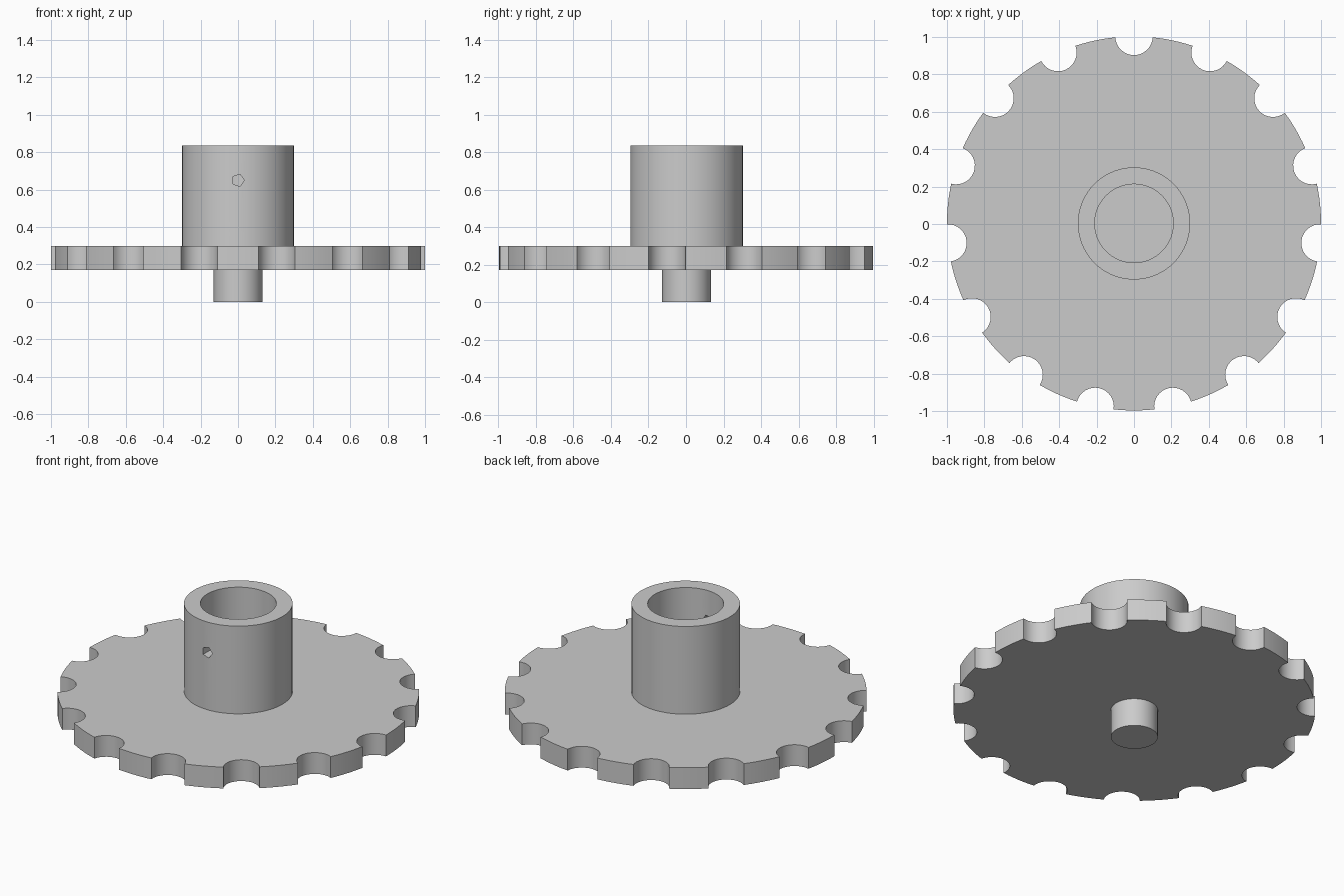
import bpy, bmesh, math
from mathutils import Matrix, Vector

if "Cube" in bpy.data.objects:
    bpy.data.objects.remove(bpy.data.objects["Cube"], do_unlink=True)

TEETH = 15
DISC_R, NOTCH_R = 1.0, 0.1
DISC_BOTTOM, DISC_TOP = 0.17, 0.3
HUB_TOP = 0.835
CENTRE_Y = 0.003

grey = bpy.data.materials.new("plain grey")
grey.use_nodes = True
colour = (0.6, 0.6, 0.6, 1)
grey.diffuse_color = colour
grey.node_tree.nodes["Principled BSDF"].inputs["Base Color"].default_value = colour


def polar(radius, angle):
    return Vector((radius * math.cos(angle), radius * math.sin(angle), 0))


def circle(radius, sides):
    return [polar(radius, math.tau * i / sides) for i in range(sides)]


def finish(bm, name):
    bmesh.ops.recalc_face_normals(bm, faces=bm.faces)
    mesh = bpy.data.meshes.new(name)
    bm.to_mesh(mesh)
    bm.free()
    mesh.materials.append(grey)
    obj = bpy.data.objects.new(name, mesh)
    obj.location.y = CENTRE_Y
    bpy.context.collection.objects.link(obj)
    return obj


def prism(name, outline, z0, z1):
    """Closed solid from an outline raised between two heights."""
    bm = bmesh.new()
    face = bm.faces.new([bm.verts.new((p.x, p.y, z0)) for p in outline])
    top = bmesh.ops.extrude_face_region(bm, geom=[face], use_keep_orig=True)
    verts = [g for g in top["geom"] if isinstance(g, bmesh.types.BMVert)]
    bmesh.ops.translate(bm, verts=verts, vec=(0, 0, z1 - z0))
    return finish(bm, name)


def activate(obj):
    bpy.ops.object.select_all(action="DESELECT")
    obj.select_set(True)
    bpy.context.view_layer.objects.active = obj


# Sprocket disc: round scallops alternating with arcs of the rim
pitch = math.tau / TEETH
half_mouth = 2 * math.asin(NOTCH_R / (2 * DISC_R))
sweep = math.acos(NOTCH_R / (2 * DISC_R))
outline = []
for i in range(TEETH):
    a = math.pi / 2 + i * pitch
    centre = polar(DISC_R, a)
    for k in range(17):
        t = sweep * (1 - k / 8)
        outline.append(centre + polar(NOTCH_R, a + math.pi + t))
    land = pitch - 2 * half_mouth
    for k in range(1, 6):
        outline.append(polar(DISC_R, a + half_mouth + land * k / 6))
disc = prism("sprocket_disc", outline, DISC_BOTTOM, DISC_TOP)

# Shaft stub below the disc
stub = prism("shaft_stub", circle(0.13, 48), 0, DISC_BOTTOM)

# Hollow hub on top, seated slightly into the disc
bm = bmesh.new()
profile = [(0.3, 0.28), (0.3, HUB_TOP), (0.21, HUB_TOP), (0.21, 0.28)]
verts = [bm.verts.new((r, 0, z)) for r, z in profile]
edges = [bm.edges.new((verts[i], verts[(i + 1) % 4])) for i in range(4)]
bmesh.ops.spin(bm, geom=verts + edges, cent=(0, 0, 0), axis=(0, 0, 1),
               angle=math.tau, steps=72, use_merge=True)
bmesh.ops.remove_doubles(bm, verts=bm.verts, dist=0.0001)
hub = finish(bm, "hub_tube")

# Five-sided set screw hole through the front wall of the hub
cutter = prism("screw_hole_cutter", circle(0.034, 5), 0.15, 0.4)
cutter.data.transform(Matrix.Rotation(math.pi / 2, 4, "X"))
cutter.location.z = 0.65
cutter.hide_render = True
cut = hub.modifiers.new("screw_hole", "BOOLEAN")
cut.operation = "DIFFERENCE"
cut.solver = "EXACT"
cut.object = cutter
activate(hub)
bpy.ops.object.modifier_apply(modifier=cut.name)
bpy.data.objects.remove(cutter, do_unlink=True)

for obj in (disc, stub, hub):
    activate(obj)
    bpy.ops.object.shade_smooth_by_angle(angle=math.radians(30))
